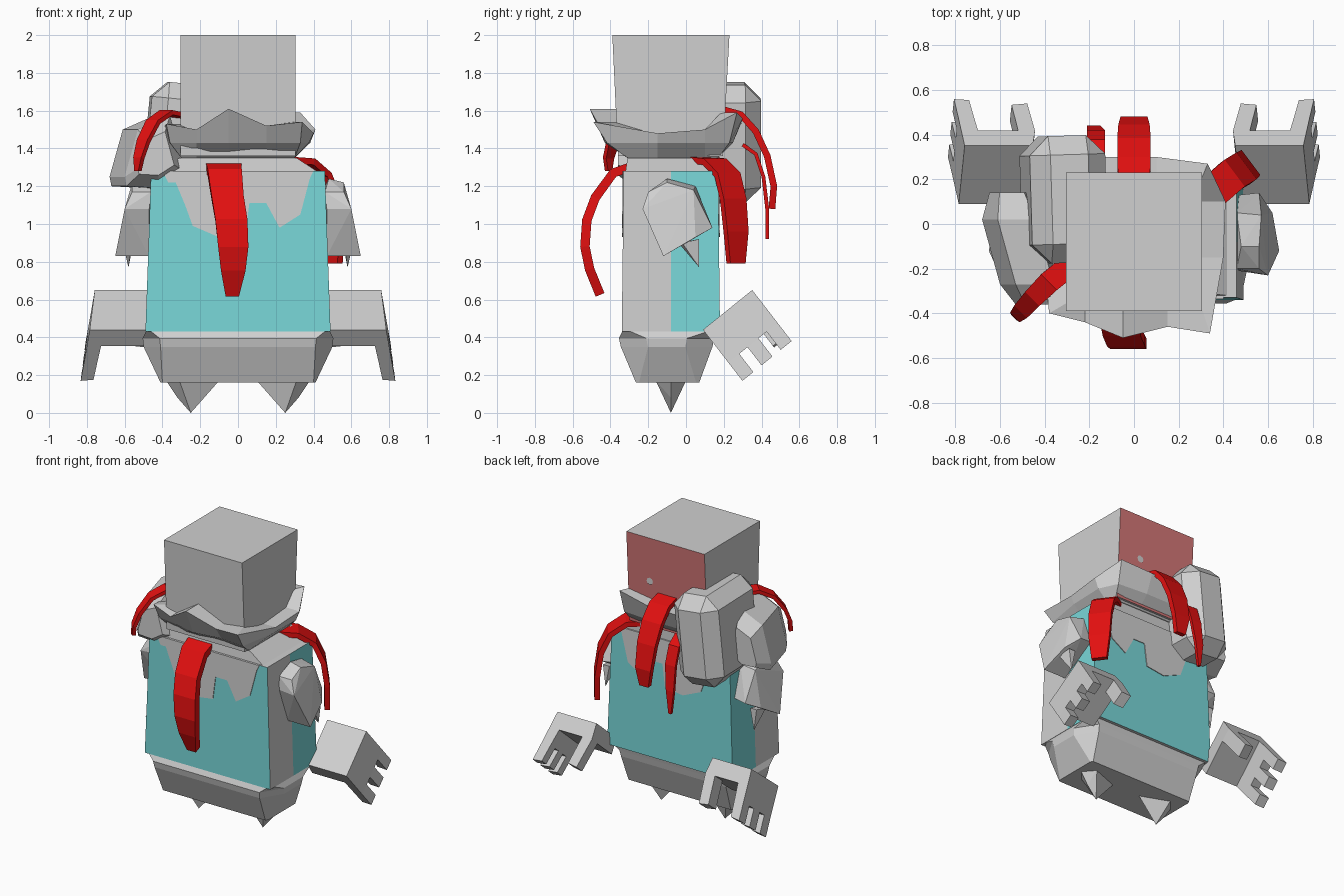
import bpy, bmesh, math
from mathutils import Vector, Matrix, Euler

if "Cube" in bpy.data.objects:
    bpy.data.objects.remove(bpy.data.objects["Cube"])

def mat(name, c):
    m = bpy.data.materials.new(name)
    m.diffuse_color = (*c, 1)
    m.use_nodes = True
    m.node_tree.nodes["Principled BSDF"].inputs["Base Color"].default_value = m.diffuse_color
    return m

GREY = mat("light grey", (0.63, 0.63, 0.63))
TEAL = mat("teal", (0.19, 0.68, 0.69))
RED = mat("red", (0.76, 0.005, 0.005))
DUSTY = mat("dusty red", (0.66, 0.185, 0.185))

def finish(bm, name, *mats, rule=None):
    bmesh.ops.recalc_face_normals(bm, faces=bm.faces)
    bm.normal_update()
    if rule:
        for f in bm.faces:
            f.material_index = rule(f)
    me = bpy.data.meshes.new(name)
    bm.to_mesh(me)
    bm.free()
    for m in mats:
        me.materials.append(m)
    ob = bpy.data.objects.new(name, me)
    bpy.context.collection.objects.link(ob)
    return ob

def loft(bm, rings, caps=(True, True)):
    vs = [[bm.verts.new(p) for p in r] for r in rings]
    n = len(vs[0])
    for a, b in zip(vs, vs[1:]):
        for i in range(n):
            bm.faces.new((a[i], a[(i + 1) % n], b[(i + 1) % n], b[i]))
    if caps[0]:
        bm.faces.new(vs[0][::-1])
    if caps[1]:
        bm.faces.new(vs[-1])

def rect(x, y0, y1, z, c=0):
    """Rectangle ring at height z, corners cut by c when given."""
    if not c:
        return [(-x, y0, z), (x, y0, z), (x, y1, z), (-x, y1, z)]
    k = min(c * 1.6, (y1 - y0) * 0.4)
    return [(-x + c, y0, z), (x - c, y0, z), (x, y0 + k, z), (x, y1 - k, z),
            (x - c, y1, z), (-x + c, y1, z), (-x, y1 - k, z), (-x, y0 + k, z)]

def hull(name, pts, m=GREY):
    bm = bmesh.new()
    for p in pts:
        bm.verts.new(p)
    bmesh.ops.convex_hull(bm, input=bm.verts)
    bmesh.ops.dissolve_limit(bm, angle_limit=0.02, verts=bm.verts, edges=bm.edges)
    return finish(bm, name, m)

def chamfer_box(name, centre, size, rot, c):
    """Box with cut edges, as the hull of three stretched boxes."""
    M = Matrix.Translation(centre) @ Euler(rot).to_matrix().to_4x4()
    h = Vector(size) / 2
    pts = []
    for axis in range(3):
        for sx in (-1, 1):
            for sy in (-1, 1):
                for sz in (-1, 1):
                    p = Vector((sx * (h.x - c), sy * (h.y - c), sz * (h.z - c)))
                    p[axis] += math.copysign(c, p[axis])
                    pts.append(M @ p)
    return hull(name, pts)

# Head: tapered block with a dusty red back
bm = bmesh.new()
loft(bm, [rect(0.305, -0.36, 0.195, 1.36), rect(0.305, -0.39, 0.23, 2.0)])
finish(bm, "head", GREY, DUSTY, rule=lambda f: int(f.normal.y > 0.8))
bm = bmesh.new()
bmesh.ops.create_circle(bm, cap_ends=True, segments=8, radius=0.025,
                        matrix=Matrix.Translation((0.13, 0.219, 1.69)) @ Matrix.Rotation(math.pi / 2, 4, 'X'))
finish(bm, "head_back_stud", GREY)

# Collar: wavy flaring bowl around the head, closed on top towards the head
rim = [(-.05, -.51, 1.61), (.15, -.46, 1.52), (.34, -.49, 1.54), (.40, -.15, 1.48),
       (.41, .10, 1.50), (.33, .27, 1.59), (.10, .30, 1.56), (-.20, .30, 1.55),
       (-.38, .10, 1.50), (-.40, -.20, 1.50), (-.38, -.40, 1.53), (-.22, -.44, 1.50)]
base = [(max(-.3, min(.3, x)), max(-.31, min(.17, y)), 1.35) for x, y, z in rim]
mid = [(b[0] + .75 * (r[0] - b[0]), b[1] + .6 * (r[1] - b[1]), 1.43) for b, r in zip(base, rim)]
inner = [(max(-.295, min(.295, x)), max(-.35, min(.185, y)), z) for x, y, z in rim]
bm = bmesh.new()
loft(bm, [base, mid, rim, inner], caps=(True, False))
finish(bm, "collar", GREY)

# Torso: teal with grey front halves on the sides
bm = bmesh.new()
loft(bm, [rect(0.49, -0.34, 0.18, 0.43), rect(0.46, -0.33, 0.17, 1.28)])
bmesh.ops.bisect_plane(bm, geom=bm.verts[:] + bm.edges[:] + bm.faces[:],
                       plane_co=(0, -0.08, 0), plane_no=(0, 1, 0))
def torso_rule(f):
    side_front = abs(f.normal.x) > 0.5 and f.calc_center_median().y < -0.08
    return int(abs(f.normal.z) < 0.5 and not side_front)
finish(bm, "torso", GREY, TEAL, rule=torso_rule)

# Neck base
bm = bmesh.new()
loft(bm, [rect(0.42, -0.32, 0.165, 1.278), rect(0.31, -0.31, 0.165, 1.35)])
finish(bm, "neck_base", GREY)

# Ragged grey cloth on torso front and back, as thin plates
cloth = [(-.40, 1.28), (-.37, 1.22), (-.33, 1.22), (-.28, 1.10), (-.24, .99), (-.10, .93),
         (.04, .95), (.06, 1.11), (.15, 1.11), (.22, .98), (.33, 1.05), (.38, 1.24), (.40, 1.28)]
for side, name in ((-1, "front_cloth"), (1, "back_cloth")):
    bm = bmesh.new()
    rings = []
    for off in (0.0, 0.005):
        rings.append([(x, -0.08 + side * (0.26 - 0.01 * (z - .43) / .85 + off), z) for x, z in cloth])
    loft(bm, rings)
    finish(bm, name, GREY)

# Pelvis with chamfered ends, and pointed feet
bm = bmesh.new()
loft(bm, [rect(0.41, -0.265, 0.07, 0.16, 0.01), rect(0.50, -0.345, 0.14, 0.35, 0.09),
          rect(0.505, -0.355, 0.15, 0.395, 0.09), rect(0.485, -0.335, 0.16, 0.435, 0.02)])
finish(bm, "pelvis", GREY)
for s, side in ((-1, "left"), (1, "right")):
    hull(side + "_foot", [(s * .25, -.08, 0), (s * .38, -.08, .17), (s * .31, -.16, .17),
                          (s * .10, -.08, .17), (s * .31, 0, .17), (s * .32, -.08, .08)])

# Hands: channel-shaped, three outer fingers and one thumb
U, V = Vector((0, .78, .63)), Vector((0, .61, -.79))
def hand_point(s, x, u, v):
    p = Vector((0, .09, .44)) + U * u + V * v
    return (s * (x - 0.08 * u), p.y, p.z)

for s, side in ((-1, "left"), (1, "right")):
    def prism(bm, profile, u0, u1):
        loft(bm, [[hand_point(s, x, u, v) for x, v in profile] for u in (u0, u1)])
    bm = bmesh.new()
    prism(bm, [(.48, 0), (.785, 0), (.815, .22), (.745, .22), (.725, .11), (.47, .11)], 0, .334)
    for u0 in (0, .13, .26):
        prism(bm, [(.815, .22), (.833, .342), (.765, .335), (.745, .22)], u0, u0 + .074)
    prism(bm, [(.47, .11), (.545, .11), (.575, .30), (.505, .31)], .24, .334)
    finish(bm, side + "_hand", GREY)

    # Faceted upper arm with a small spike below
    hull(side + "_upper_arm", [(s * x, y, z) for x, y, z in (
        (.46, -.20, 1.17), (.46, .05, 1.20), (.48, -.10, 1.24), (.56, -.10, 1.22), (.57, .04, 1.18),
        (.56, -.20, 1.17), (.60, -.23, 1.08), (.65, -.12, .83), (.62, .05, .93), (.56, .14, .98),
        (.47, .13, .99), (.47, -.12, .83), (.47, -.21, 1.08))])
    hull(side + "_arm_spike", [(s * x, y, z) for x, y, z in (
        (.56, -.04, .90), (.61, -.02, .90), (.55, .07, .92), (.60, .07, .92), (.58, .07, .77))])

# Rock-like blocks over the left shoulder
chamfer_box("shoulder_block_back", (-.315, .11, 1.43), (.34, .57, .63), (0, .10, .03), .085)
section = [(-.44, 1.575), (-.61, 1.50), (-.68, 1.25), (-.67, 1.20), (-.50, 1.19), (-.36, 1.28)]
side_pts = []
for y, dx, k in ((-.36, .09, .6), (-.27, .08, 1), (.02, 0, 1), (.14, -.02, .65)):
    side_pts += [(-.53 + k * (x + .53) + dx, y, 1.36 + k * (z - 1.36)) for x, z in section]
hull("shoulder_block_side", side_pts)

# Red curved straps: lofted ribbons of (x, y, z, width)
def strap(name, pts, side, thick=0.035):
    side = Vector(side).normalized()
    co = [Vector(p[:3]) for p in pts]
    rings = []
    for i, p in enumerate(co):
        t = (co[min(i + 1, len(co) - 1)] - co[max(i - 1, 0)]).normalized()
        n = t.cross(side).normalized() * thick / 2
        w = side * pts[i][3] / 2
        rings.append([p - w - n, p + w - n, p + w + n, p - w + n])
    bm = bmesh.new()
    loft(bm, rings)
    finish(bm, name, RED)

strap("front_strap", [(-.08, -.24, 1.32, .19), (-.07, -.385, 1.27, .18), (-.055, -.48, 1.14, .17),
                      (-.035, -.525, 1.02, .17), (-.025, -.535, .88, .16), (-.025, -.51, .76, .13),
                      (-.03, -.455, .625, .07)], (1, 0, 0), .05)
strap("right_strap", [(.22, .06, 1.34, .15), (.36, .15, 1.33, .15), (.44, .22, 1.26, .15),
                      (.49, .25, 1.13, .15), (.51, .265, .96, .14), (.51, .265, .79, .10)],
      (-.6, .8, 0))
strap("back_strap", [(0, .18, 1.61, .14), (0, .29, 1.58, .15), (0, .37, 1.49, .15),
                     (0, .43, 1.36, .14), (0, .465, 1.20, .12), (0, .455, 1.08, .07)],
      (1, 0, 0))
strap("small_back_strap", [(-.17, .30, 1.42, .08), (-.17, .37, 1.37, .08), (-.17, .41, 1.25, .08),
                           (-.18, .43, 1.08, .06), (-.18, .43, .92, .02)], (1, 0, 0), .02)
strap("left_strap", [(-.28, -.18, 1.57, .10), (-.38, -.26, 1.59, .10), (-.45, -.33, 1.54, .09),
                     (-.50, -.385, 1.44, .08), (-.525, -.41, 1.35, .06), (-.53, -.41, 1.28, .03)],
      (.7, -.7, 0), .025)
